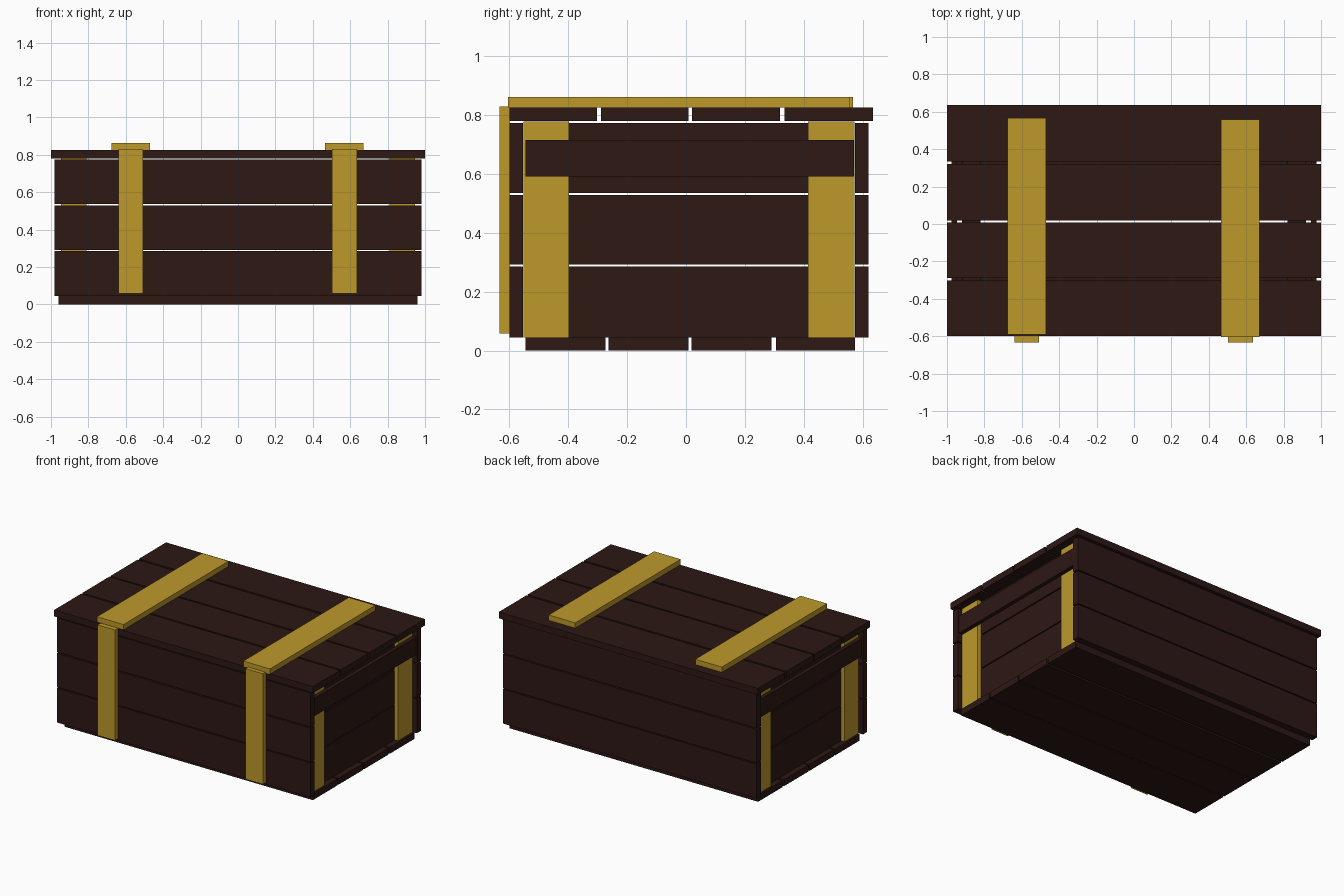
import bpy, bmesh
from mathutils import Vector

if "Cube" in bpy.data.objects:
    bpy.data.objects.remove(bpy.data.objects["Cube"])


def material(name, rgb):
    m = bpy.data.materials.new(name)
    m.diffuse_color = (*rgb, 1)
    m.use_nodes = True
    m.node_tree.nodes["Principled BSDF"].inputs["Base Color"].default_value = m.diffuse_color
    return m


WOOD = material("dark_wood", (0.026, 0.009, 0.007))
GOLD = material("gold_trim", (0.51, 0.32, 0.024))


def box(name, x, y, z, mat):
    """Box spanning the given (min, max) range on each axis."""
    lo, hi = Vector((x[0], y[0], z[0])), Vector((x[1], y[1], z[1]))
    bm = bmesh.new()
    bmesh.ops.create_cube(bm, size=1)
    for v in bm.verts:
        v.co = Vector(c * s for c, s in zip(v.co, hi - lo))
    mesh = bpy.data.meshes.new(name)
    bm.to_mesh(mesh)
    bm.free()
    mesh.materials.append(mat)
    ob = bpy.data.objects.new(name, mesh)
    ob.location = (lo + hi) / 2
    bpy.context.collection.objects.link(ob)


# Floor and lid planks, running lengthwise
for y in [(-0.545, -0.273), (-0.263, 0.009), (0.019, 0.29), (0.305, 0.575)]:
    box("floor_plank", (-0.96, 0.96), y, (0, 0.045), WOOD)
for y in [(-0.6, -0.303), (-0.289, 0.008), (0.02, 0.32), (0.335, 0.635)]:
    box("lid_plank", (-1, 1), y, (0.78, 0.825), WOOD)

# Three rows of wall planks
for z in [(0.045, 0.285), (0.292, 0.528), (0.536, 0.774)]:
    box("front_plank", (-0.98, 0.98), (-0.6, -0.553), z, WOOD)
    box("back_plank", (-0.98, 0.98), (0.574, 0.62), z, WOOD)
    for s in (-1, 1):
        box("end_plank", sorted((s * 0.82, s * 0.92)), (-0.55, 0.572), z, WOOD)

# Corner posts and handle boards on both ends
for s in (-1, 1):
    for y in [(-0.552, -0.398), (0.415, 0.573)]:
        box("corner_post", sorted((s * 0.81, s * 0.947)), y, (0.045, 0.779), GOLD)
    box("handle_board", sorted((s * 0.947, s * 0.975)), (-0.546, 0.57), (0.592, 0.716), WOOD)

# Gold straps down the front and over the lid
for x in [(-0.64, -0.507), (0.503, 0.636)]:
    box("front_strap", x, (-0.634, -0.6), (0.058, 0.83), GOLD)
box("lid_strap_left", (-0.675, -0.47), (-0.592, 0.568), (0.825, 0.862), GOLD)
box("lid_strap_right", (0.465, 0.67), (-0.605, 0.558), (0.825, 0.862), GOLD)
